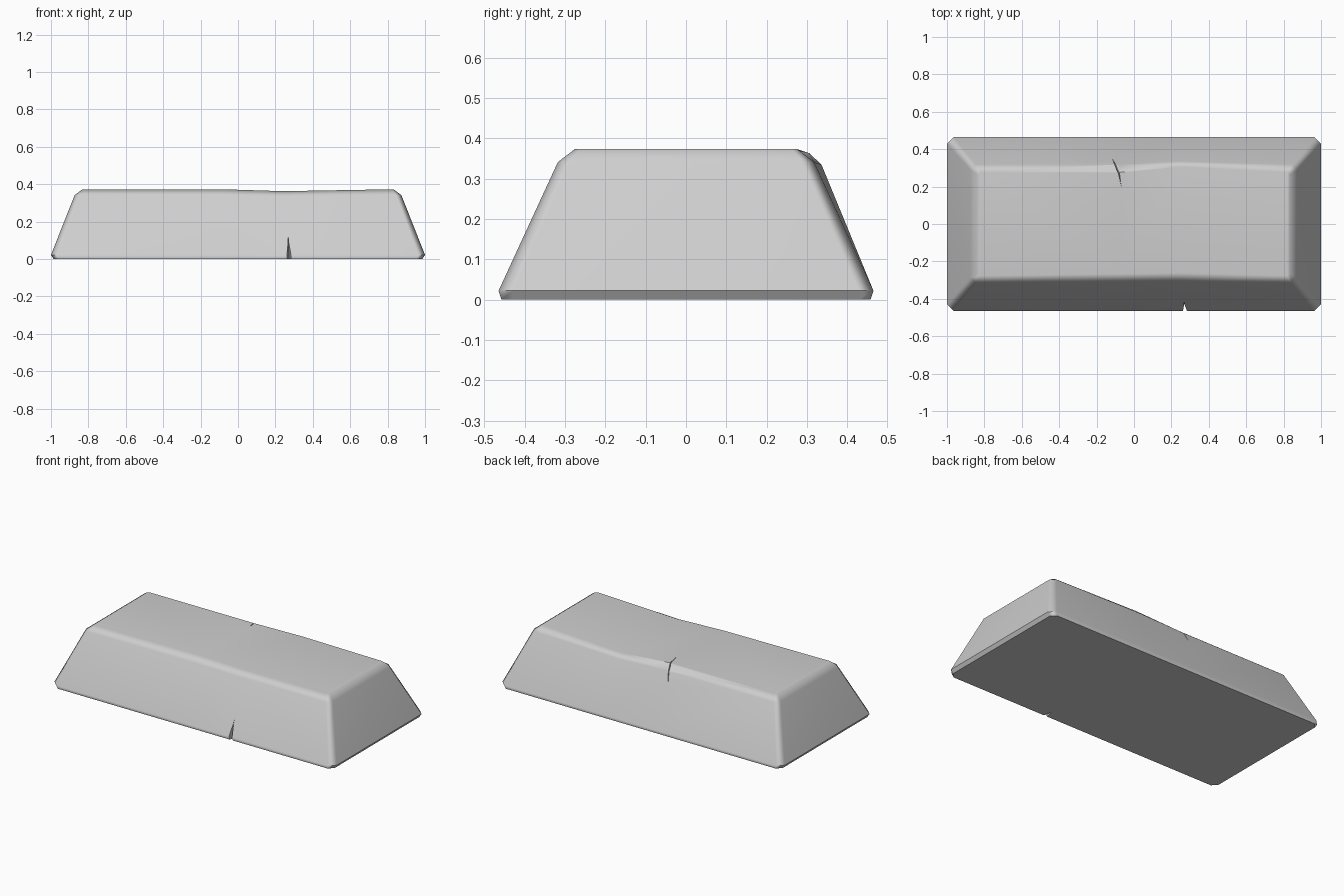
import bpy
import bmesh
import math
from mathutils import Vector

cube = bpy.data.objects.get("Cube")
if cube:
    bpy.data.objects.remove(cube, do_unlink=True)

metal = bpy.data.materials.new("pale grey metal")
metal.use_nodes = True
grey = (0.62, 0.62, 0.62, 1)
metal.diffuse_color = grey
bsdf = metal.node_tree.nodes["Principled BSDF"]
bsdf.inputs["Base Color"].default_value = grey
bsdf.inputs["Roughness"].default_value = 0.6


def make_object(name, bm):
    bmesh.ops.recalc_face_normals(bm, faces=bm.faces)
    mesh = bpy.data.meshes.new(name)
    bm.to_mesh(mesh)
    bm.free()
    mesh.materials.append(metal)
    obj = bpy.data.objects.new(name, mesh)
    bpy.context.collection.objects.link(obj)
    return obj


def bridge(bm, lower, upper):
    n = len(lower)
    for i in range(n):
        j = (i + 1) % n
        bm.faces.new((lower[i], lower[j], upper[j], upper[i]))


# Worn bends along the long edges: x, front shift, back shift, height shift
BENDS = [(-0.08, 0.01, 0.0, 0.0), (0.24, 0.015, 0.03, -0.01)]


def ring(bm, hx, hy, z, chamfer, wear):
    """Rectangle with cut corners and two bend points on each long side."""
    cx, cy = hx - chamfer, hy - chamfer
    front = [(x, -hy + f * wear, z + h * wear) for x, f, b, h in BENDS]
    back = [(x, hy + b * wear, z + h * wear) for x, f, b, h in reversed(BENDS)]
    points = ([(-cx, -hy, z)] + front + [(cx, -hy, z), (hx, -cy, z), (hx, cy, z), (cx, hy, z)]
              + back + [(-cx, hy, z), (-hx, cy, z), (-hx, -cy, z)])
    return [bm.verts.new(p) for p in points]


# Tapered bar: base, lower lip, shoulder and top rings
bm = bmesh.new()
rings = [ring(bm, *r) for r in (
    (0.985, 0.458, 0.0, 0.03, 0),
    (1.0, 0.465, 0.022, 0.037, 0),
    (0.874, 0.318, 0.341, 0.03, 0.6),
    (0.832, 0.276, 0.373, 0.012, 1),
)]
for lower, upper in zip(rings, rings[1:]):
    bridge(bm, lower, upper)
bm.faces.new(rings[0])
bm.faces.new(rings[-1])
top = rings[-1]
for a, b in ((0, 9), (1, 8), (2, 7), (3, 6)):
    bmesh.ops.connect_verts(bm, verts=[top[a], top[b]])
ingot = make_object("ingot", bm)


def crack(name, stations):
    """Cut a tapering wedge along stations of (point, outward, half width, depth)."""
    bm = bmesh.new()
    sections = []
    for point, outward, width, depth in stations:
        p, out = Vector(point), Vector(outward).normalized()
        side = Vector((width, 0, 0))
        mouth = p + out * 0.02
        sections.append([bm.verts.new(v) for v in (mouth - side, mouth + side, p - out * depth)])
    for a, b in zip(sections, sections[1:]):
        bridge(bm, a, b)
    bm.faces.new(sections[0])
    bm.faces.new(sections[-1])
    bmesh.ops.triangulate(bm, faces=bm.faces)
    cutter = make_object(name, bm)
    cutter.hide_render = True
    mod = ingot.modifiers.new(name, "BOOLEAN")
    mod.operation = "DIFFERENCE"
    mod.solver = "EXACT"
    mod.object = cutter
    bpy.ops.object.modifier_apply(modifier=name)
    bpy.data.objects.remove(cutter, do_unlink=True)


bpy.context.view_layer.objects.active = ingot
ingot.select_set(True)

# Notch in the front lower edge
crack("front_crack", [
    ((0.268, -0.418, 0.12), (0, -1, 0), 0.0015, 0.004),
    ((0.274, -0.465, -0.01), (0, -1, 0), 0.016, 0.065),
])
# Curved hairline over the back upper edge
crack("back_crack", [
    ((-0.065, 0.19, 0.372), (0, 0, 1), 0.001, 0.003),
    ((-0.08, 0.27, 0.373), (0, 0.4, 0.9), 0.005, 0.025),
    ((-0.1, 0.317, 0.341), (0, 0.8, 0.6), 0.005, 0.025),
    ((-0.115, 0.345, 0.28), (0, 0.9, 0.4), 0.001, 0.003),
])

# Soft chamfers with flat main faces
bpy.ops.object.shade_smooth_by_angle(angle=math.radians(55))
weighted = ingot.modifiers.new("face_weighted_shading", "WEIGHTED_NORMAL")
weighted.keep_sharp = True
